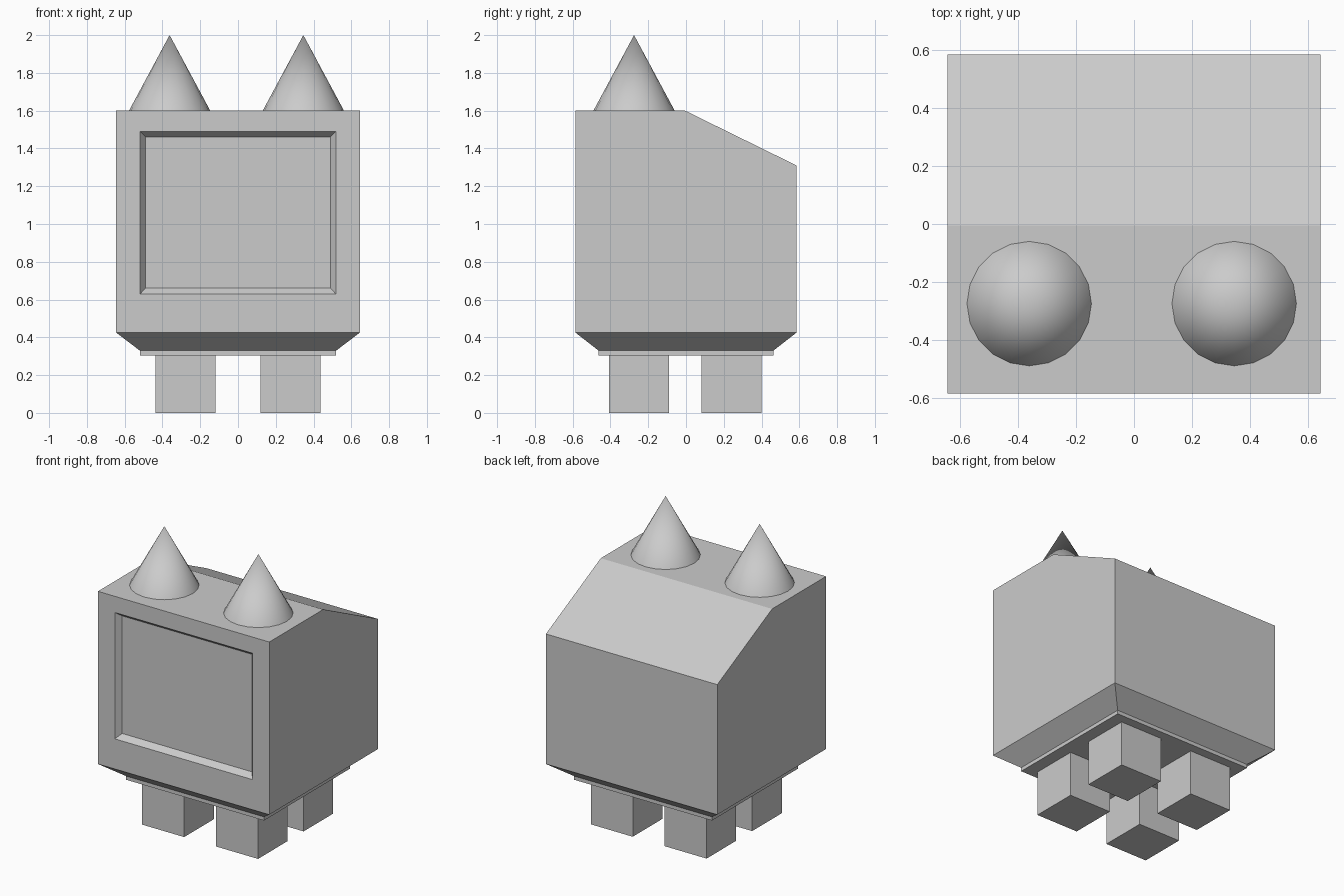
import bpy, bmesh, math
from mathutils import Vector

if "Cube" in bpy.data.objects:
    bpy.data.objects.remove(bpy.data.objects["Cube"])


def finish(bm, name):
    bmesh.ops.recalc_face_normals(bm, faces=bm.faces)
    mesh = bpy.data.meshes.new(name)
    bm.to_mesh(mesh)
    bm.free()
    obj = bpy.data.objects.new(name, mesh)
    bpy.context.collection.objects.link(obj)
    return obj


# Cabinet body: stacked rectangles (half width, half depth, height)
bm = bmesh.new()
rings = []
for hx, hy, z in [(0.52, 0.463, 0.305), (0.52, 0.463, 0.33),
                  (0.645, 0.585, 0.425), (0.645, 0.585, 1.6)]:
    rings.append([bm.verts.new((sx * hx, sy * hy, z))
                  for sx, sy in [(-1, -1), (1, -1), (1, 1), (-1, 1)]])
for low, high in zip(rings, rings[1:]):
    for i in range(4):
        j = (i + 1) % 4
        bm.faces.new((low[i], low[j], high[j], high[i]))
bm.faces.new(rings[0][::-1])
bm.faces.new(rings[-1])

# Sloped rear roof
slope = Vector((0, 1.31 - 1.6, 0.59)).cross(Vector((1, 0, 0)))
normal = Vector((0, 0.29, 0.59)).normalized()
cut = bmesh.ops.bisect_plane(bm, geom=bm.verts[:] + bm.edges[:] + bm.faces[:],
                             plane_co=(0, -0.005, 1.6), plane_no=normal,
                             clear_outer=True)
bmesh.ops.holes_fill(bm, edges=[e for e in bm.edges if e.is_boundary], sides=0)
bmesh.ops.recalc_face_normals(bm, faces=bm.faces)

# Recessed screen with a bevelled surround
screen = max((f for f in bm.faces if f.normal.y < -0.99), key=lambda f: f.calc_area())
for hx, y, z0, z1 in [(0.518, -0.585, 0.63, 1.49), (0.489, -0.547, 0.66, 1.46)]:
    bmesh.ops.inset_individual(bm, faces=[screen], thickness=0.02)
    mid = screen.calc_center_median()
    for v in screen.verts:
        v.co = (math.copysign(hx, v.co.x), y, z1 if v.co.z > mid.z else z0)
finish(bm, "body")

# Four block feet
for sx, side in [(-1, "left"), (1, "right")]:
    for y, end in [(-0.248, "front"), (0.242, "back")]:
        bm = bmesh.new()
        bmesh.ops.create_cube(bm, size=1)
        bmesh.ops.scale(bm, vec=(0.316, 0.318, 0.305), verts=bm.verts)
        bmesh.ops.translate(bm, vec=(sx * 0.278, y, 0.1525), verts=bm.verts)
        finish(bm, f"{end}_{side}_foot")

# Two cone ears
for x, side in [(-0.362, "left"), (0.346, "right")]:
    bpy.ops.mesh.primitive_cone_add(vertices=20, radius1=0.215, depth=0.4,
                                    location=(x, -0.275, 1.8))
    bpy.context.object.name = f"{side}_ear"
    bpy.ops.object.shade_smooth_by_angle(angle=math.radians(40))
